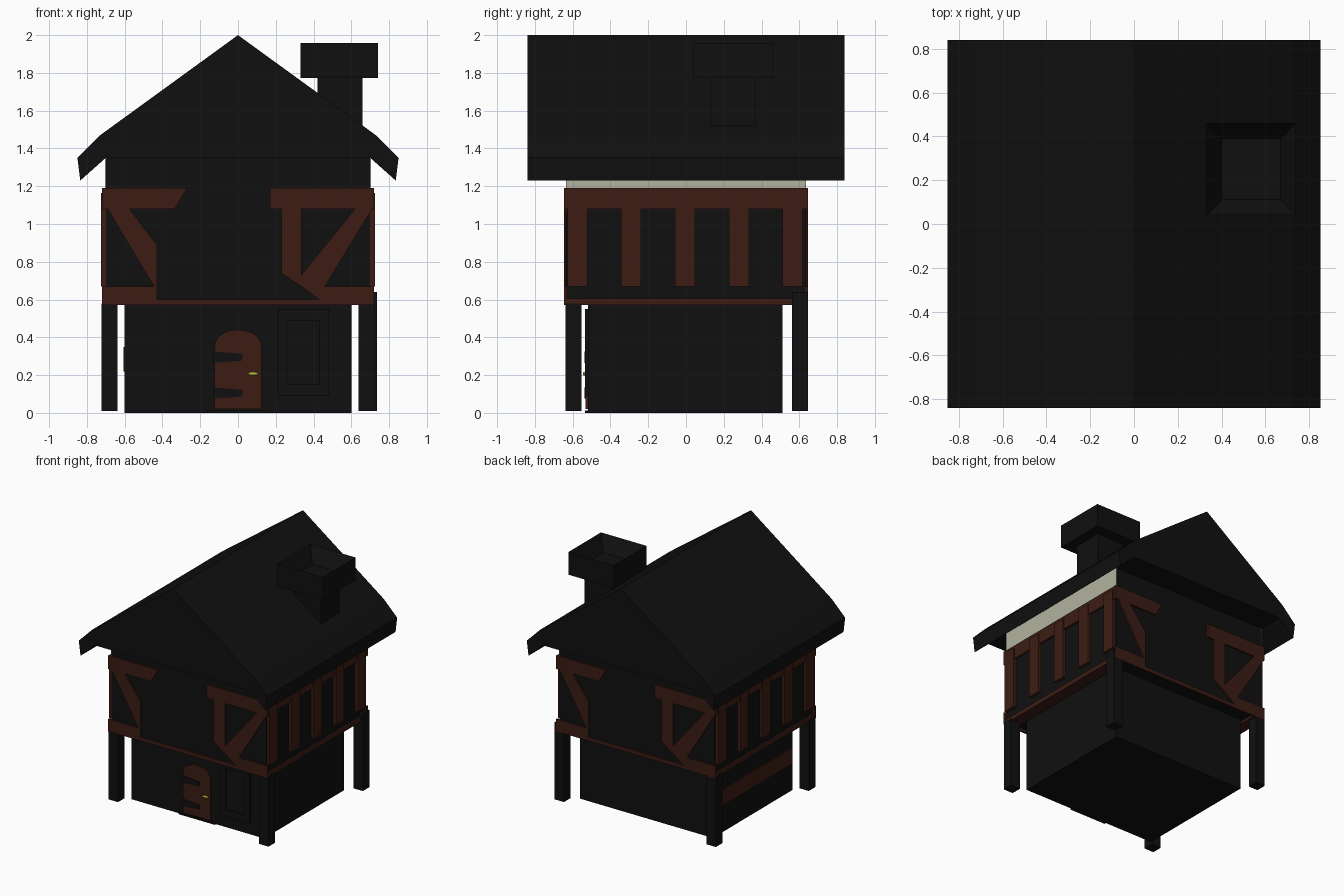
import bpy, bmesh, math
from mathutils import Matrix

if "Cube" in bpy.data.objects:
    bpy.data.objects.remove(bpy.data.objects["Cube"])


def material(name, rgb):
    m = bpy.data.materials.new(name)
    m.diffuse_color = (*rgb, 1)
    m.use_nodes = True
    m.node_tree.nodes["Principled BSDF"].inputs["Base Color"].default_value = m.diffuse_color
    return m


DARK = material("dark", (0.005, 0.005, 0.005))
WOOD = material("wood", (0.045, 0.012, 0.007))
CREAM = material("plaster", (0.45, 0.45, 0.35))
BRASS = material("brass", (0.4, 0.38, 0.03))


def finish(name, bm, mat):
    bmesh.ops.recalc_face_normals(bm, faces=bm.faces)
    me = bpy.data.meshes.new(name)
    bm.to_mesh(me)
    bm.free()
    me.materials.append(mat)
    ob = bpy.data.objects.new(name, me)
    bpy.context.collection.objects.link(ob)
    return ob


def box(name, x, y, z, mat):
    bm = bmesh.new()
    size = Matrix.Diagonal((x[1] - x[0], y[1] - y[0], z[1] - z[0], 1))
    mid = Matrix.Translation((sum(x) / 2, sum(y) / 2, sum(z) / 2))
    bmesh.ops.create_cube(bm, size=1, matrix=mid @ size)
    return finish(name, bm, mat)


def prism(name, outline, y0, y1, mat, turn=False):
    """Extrude an (x, z) outline along y; turn spins it to the back."""
    bm = bmesh.new()
    f = bm.faces.new([bm.verts.new((x, y0, z)) for x, z in outline])
    r = bmesh.ops.extrude_face_region(bm, geom=[f])
    verts = [v for v in r["geom"] if isinstance(v, bmesh.types.BMVert)]
    bmesh.ops.translate(bm, verts=verts, vec=(0, y1 - y0, 0))
    if turn:
        bmesh.ops.rotate(bm, verts=bm.verts, matrix=Matrix.Rotation(math.pi, 3, 'Z'))
    return finish(name, bm, mat)


# Storeys
box("lower_walls", (-.6, .6), (-.52, .51), (0, .6), DARK)
box("upper_walls", (-.7, .7), (-.635, .635), (.59, 1.35), DARK)

# Roof with flared eaves
half = [(.73, 1.47), (.85, 1.35), (.835, 1.23), (.70, 1.35)]
roof = [(0, 2)] + half + [(-x, z) for x, z in reversed(half)]
prism("roof", roof, -.84, .84, DARK)

# Timber framing on both gable ends
timbers = {
    "left_top_beam": [(-.72, 1.19), (-.27, 1.19), (-.335, 1.08), (-.72, 1.08)],
    "left_brace": [(-.69, 1.08), (-.575, 1.08), (-.43, .89), (-.43, .67), (-.445, .67)],
    "left_bottom_beam": [(-.72, .67), (-.43, .67), (-.43, .57), (-.72, .57)],
    "sill": [(-.43, .60), (.43, .60), (.43, .57), (-.43, .57)],
    "right_top_beam": [(.17, 1.19), (.72, 1.19), (.72, 1.08), (.17, 1.08)],
    "right_stud": [(.23, 1.08), (.335, 1.08), (.335, .67), (.23, .74)],
    "right_brace": [(.335, .73), (.62, 1.08), (.71, 1.08), (.46, .67), (.43, .60), (.335, .67)],
    "right_bottom_beam": [(.43, .60), (.46, .67), (.72, .67), (.72, .57), (.43, .57)],
}
for name, outline in timbers.items():
    prism("front_" + name, outline, -.647, -.63, WOOD)
    prism("back_" + name, outline, -.647, -.63, WOOD, turn=True)

# Timber framing, plaster and rim beams along both sides
for side, s in (("left", -1), ("right", 1)):
    def xs(a, b):
        return sorted((s * a, s * b))
    box(side + "_top_beam", xs(.69, .718), (-.64, .64), (1.08, 1.19), WOOD)
    box(side + "_plaster", xs(.69, .703), (-.635, .635), (1.19, 1.349), CREAM)
    box(side + "_rim_beam", xs(.62, .715), (-.64, .64), (.57, .605), WOOD)
    for i in range(5):
        y = -.575 + i * .285
        box(f"{side}_stud_{i + 1}", xs(.69, .725), (y - .053, y + .053), (.67, 1.165), WOOD)

# Corner posts
for i, (x, y, top) in enumerate([(-.68, -.595, .58), (.68, -.595, .58),
                                 (-.68, .603, .58), (.693, .603, .64)]):
    box(f"corner_post_{i + 1}", (x - .042, x + .042), (y - .042, y + .042), (.01, top), DARK)

# Rail on the left lower wall
box("left_wall_rail", (-.607, -.59), (-.51, .50), (.22, .35), WOOD)

# Chimney: shaft and hollow cap
box("chimney_shaft", (.42, .66), (.13, .37), (1.4, 1.78), DARK)
bm = bmesh.new()
bmesh.ops.create_cube(bm, size=1, matrix=Matrix.Translation((.535, .25, 1.865))
                      @ Matrix.Diagonal((.41, .42, .185, 1)))
top = max(bm.faces, key=lambda f: f.calc_center_median().z)
bmesh.ops.inset_region(bm, faces=[top], thickness=.1)
bmesh.ops.translate(bm, verts=top.verts[:], vec=(0, 0, -.12))
bm.faces.ensure_lookup_table()
cap = finish("chimney_cap", bm, DARK)

# Arched door, hinges, handle and step
arch = [(.125 * math.cos(a), .34 + .10 * abs(math.sin(a)) ** .8)
        for a in (math.pi * i / 10 for i in range(11))]
prism("door", [(-.125, .02), (.125, .02)] + arch, -.532, -.515, WOOD)
for i, z in enumerate((.105, .295)):
    prism(f"door_hinge_{i + 1}", [(-.13, z - .03), (.025, z - .018), (.025, z + .018), (-.13, z + .03)],
          -.537, -.52, DARK)
bm = bmesh.new()
bmesh.ops.create_uvsphere(bm, u_segments=12, v_segments=8, radius=1,
                          matrix=Matrix.Translation((.08, -.536, .207)) @ Matrix.Diagonal((.028, .01, .01, 1)))
finish("door_handle", bm, BRASS)
box("door_step", (-.165, .165), (-.535, -.51), (0, .012), DARK)

# Window: frame bars and pane
box("window_pane", (.25, .44), (-.524, -.51), (.14, .50), DARK)
for i, (x, z) in enumerate([((.21, .26), (.09, .55)), ((.43, .48), (.09, .55)),
                            ((.26, .43), (.09, .15)), ((.26, .43), (.49, .55))]):
    box(f"window_frame_{i + 1}", x, (-.535, -.515), z, DARK)
